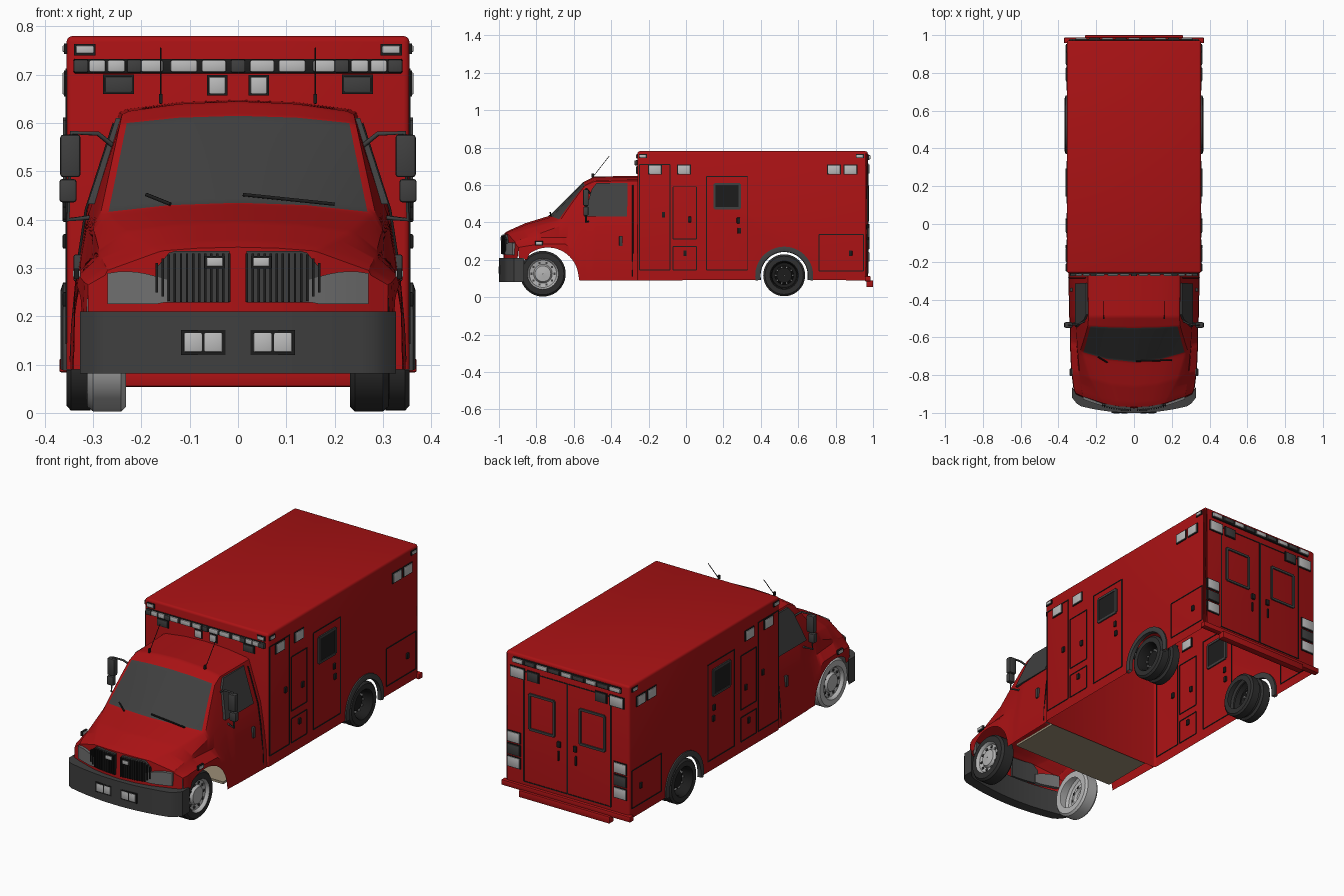
import bpy, bmesh, math

if "Cube" in bpy.data.objects:
    bpy.data.objects.remove(bpy.data.objects["Cube"])

def material(name, r, g, b):
    m = bpy.data.materials.new(name)
    m.diffuse_color = (r, g, b, 1)
    m.use_nodes = True
    m.node_tree.nodes["Principled BSDF"].inputs["Base Color"].default_value = m.diffuse_color
    return m

RED = material("body_red", 0.40, 0.006, 0.007)
GREY = material("dark_grey", 0.05, 0.05, 0.05)
BLACK = material("black", 0.012, 0.012, 0.012)
TYRE = material("tyre_black", 0.028, 0.028, 0.028)
LENS = material("lens_light_grey", 0.50, 0.50, 0.50)
SILVER = material("wheel_silver", 0.46, 0.46, 0.46)
LAMP = material("headlight_grey", 0.16, 0.16, 0.16)
TAN = material("floor_tan", 0.33, 0.27, 0.18)

# ---------- helpers ----------
def finish(name, bm, mats, angle=35):
    bmesh.ops.recalc_face_normals(bm, faces=bm.faces)
    me = bpy.data.meshes.new(name)
    bm.to_mesh(me)
    bm.free()
    for m in mats:
        me.materials.append(m)
    for p in me.polygons:
        p.use_smooth = True
    me.set_sharp_from_angle(angle=math.radians(angle))
    o = bpy.data.objects.new(name, me)
    bpy.context.collection.objects.link(o)
    return o

def mesh(name, verts, faces, mat, angle=35):
    bm = bmesh.new()
    vs = [bm.verts.new(v) for v in verts]
    for f in faces:
        bm.faces.new([vs[i] for i in f])
    return finish(name, bm, [mat], angle)

def boxes(name, items, mat, bevel=0):
    """items: (centre, size) pairs joined in one object"""
    bm = bmesh.new()
    for c, s in items:
        for v in bmesh.ops.create_cube(bm, size=1)["verts"]:
            v.co = [c[k] + v.co[k] * s[k] for k in range(3)]
    if bevel:
        bmesh.ops.bevel(bm, geom=bm.edges[:], offset=bevel, segments=2, affect='EDGES', profile=0.5)
    return finish(name, bm, [mat])

def on_wall(wall, at, u, z, w, h, t):
    """box lying on a wall: wall 'x' uses u = y, wall 'y' uses u = x"""
    return ((at, u, z), (t, w, h)) if wall == 'x' else ((u, at, z), (w, t, h))

def frame(name, wall, at, u0, u1, z0, z1, e=0.005, t=0.005, mat=BLACK):
    uc, zc = (u0 + u1) / 2, (z0 + z1) / 2
    boxes(name, [on_wall(wall, at, u, zc, e, z1 - z0, t) for u in (u0, u1)] +
                [on_wall(wall, at, uc, z, u1 - u0, e, t) for z in (z0, z1)], mat)

def light(name, wall, at, u, z, w, h, mat=LENS):
    boxes(name + "_bezel", [on_wall(wall, at, u, z, w + .008, h + .008, .010)], BLACK)
    boxes(name, [on_wall(wall, at, u, z, w, h, .016)], mat, .002)

def lathe(name, prof, y, z, s, mat, a0=0, a1=360, n=40, closed=False):
    """revolve (x, r) profile about an x-parallel axis"""
    full, k = a1 - a0 == 360, len(prof)
    rows = n if full else n + 1
    vs = []
    for i in range(rows):
        a = math.radians(a0 + (a1 - a0) * i / n)
        vs += [(s * x, y + r * math.cos(a), z + r * math.sin(a)) for x, r in prof]
    fs = [(i * k + j, i * k + (j + 1) % k, (i + 1) % rows * k + (j + 1) % k, (i + 1) % rows * k + j)
          for i in range(n) for j in range(k if closed else k - 1)]
    return mesh(name, vs, fs, mat)

def strip(name, cols, depth, mat):
    """curved slab from (x, y, z0, z1) columns"""
    vs, fs = [], []
    for x, y, z0, z1 in cols:
        vs += [(x, y, z0), (x, y, z1), (x, y + depth, z1), (x, y + depth, z0)]
    for i in range(len(cols) - 1):
        fs += [(4*i + j, 4*i + (j+1) % 4, 4*i + 4 + (j+1) % 4, 4*i + 4 + j) for j in range(4)]
    e = 4 * len(cols) - 4
    return mesh(name, vs, fs + [(0, 1, 2, 3), (e, e+1, e+2, e+3)], mat)

def tube(name, pts, r, mat):
    cu = bpy.data.curves.new(name, 'CURVE')
    cu.dimensions, cu.bevel_depth, cu.bevel_resolution, cu.use_fill_caps = '3D', r, 1, True
    sp = cu.splines.new('POLY')
    sp.points.add(len(pts) - 1)
    for p, q in zip(sp.points, pts):
        p.co = (*q, 1)
    tmp = bpy.data.objects.new(name, cu)
    me = bpy.data.meshes.new_from_object(tmp)
    bpy.data.objects.remove(tmp)
    me.materials.clear()
    me.materials.append(mat)
    bpy.context.collection.objects.link(bpy.data.objects.new(name, me))

# ---------- rear compartment: open-bottomed shell with wheel arches ----------
W, Y0, Y1, TOP, RW = 0.355, -0.26, 0.972, 0.78, 0.525
arc = [(RW - .14 * math.cos(math.radians(a)), .115 + .14 * math.sin(math.radians(a)))
       for a in [-10 + 200 * i / 24 for i in range(25)]]
side = [(Y0, .09)] + arc + [(Y1, .09), (Y1, TOP), (Y0, TOP)]
bm = bmesh.new()
R, L = ([bm.verts.new((s * W, y, z)) for y, z in side] for s in (1, -1))
bm.faces.new(R)
bm.faces.new(L)
for i, j in ((-3, -2), (-2, -1), (-1, 0)):
    bm.faces.new((R[i], R[j], L[j], L[i]))
bmesh.ops.bevel(bm, geom=[e for e in bm.edges if len(e.link_faces) == 2], offset=.012,
                segments=3, affect='EDGES', profile=0.5)
finish("rear_compartment", bm, [RED])

# ---------- cab: lofted from stations ----------
# y, top z, top half width, edge z, belt half width, belt z, waist half width, low half width, fender z
KEYS = [(-.26, .648, .245, .622, .312, .42, .328, .345, .18), (-.49, .645, .24, .618, .31, .41, .325, .34, .18),
        (-.55, .615, .245, .595, .307, .405, .315, .337, .22), (-.73, .435, .285, .41, .30, .385, .302, .336, .285),
        (-.86, .395, .24, .37, .287, .335, .292, .33, .285), (-.95, .355, .18, .34, .275, .305, .28, .318, .27),
        (-.97, .343, .165, .333, .27, .295, .275, .31, .265)]

def bow(x, y):
    return .07 * min(1, max(0, (-.5 - y) / .25)) * (x / .3) ** 2

def low(y):
    if y < -.85:
        return .2
    d = abs(y + .74)
    return .10 + math.sqrt(.165 ** 2 - d * d) if d < .165 else .09

def ring(y):
    for a, b in zip(KEYS, KEYS[1:]):
        if y >= b[0] - 1e-6:
            f = (a[0] - y) / (a[0] - b[0])
            break
    _, zt, wt, ze, wb, zb, xw, wl, zf = [p + (q - p) * f for p, q in zip(a, b)]
    zl, zw = low(y + bow(wl, y)), min(.32, zb - .01)
    half = [(wt * .5, zt - .2 * (zt - ze)), (wt * .94, zt - .75 * (zt - ze)), (wt, ze), (wb, zb),
            (xw, zw), (wl, max(zl + .01, min(zf, zw - .012))), (wl + .003, zl)]
    full = [(-x, z) for x, z in half[::-1]] + [(0, zt)] + half
    return [(x, y + bow(x, y), z) for x, z in full]

ys = sorted({round(-.26 - .71 * i / 71, 4) for i in range(72)} | {k[0] for k in KEYS}, reverse=True)
bm = bmesh.new()
rows = [[bm.verts.new(p) for p in ring(y)] for y in ys]
rows.append([bm.verts.new((v.co.x, v.co.y - .006, .2)) for v in rows[-1][1:-1]])
for i in range(len(ys) - 1):
    for j in range(14):
        f = bm.faces.new((rows[i][j], rows[i][j+1], rows[i+1][j+1], rows[i+1][j]))
        # windscreen glass
        f.material_index = int(5 <= j <= 8 and ys[i] <= -.55 + 1e-6 and ys[i+1] >= -.731)
for j in range(12):
    bm.faces.new((rows[-2][j+1], rows[-2][j+2], rows[-1][j+1], rows[-1][j]))
finish("cab", bm, [RED, GREY], 30)
boxes("cab_floor", [((0, -.41, .105), (.60, .28, .012))], TAN)

# ---------- cab front ----------
def nose(x):
    return -.978 + bow(x, -.97)

def bumper_y(x):
    return -1 + .04 * (x / .3) ** 2 + max(0, abs(x) - .295)

strip("front_bumper", [(x, bumper_y(x), .082, .21) for x in [-.327 + .654 * i / 28 for i in range(29)]], .055, GREY)
for s in (1, -1):
    xs = [.018 + .0125 * i for i in range(13)]
    strip("grille_panel", [(s * x, nose(x) - .004, .228, min(.335, .335 - (x - .14) * 1.2)) for x in xs], .02, GREY)
    boxes("grille_bars", [((s * x, nose(x) - .006, .28), (.005, .012, .10 - max(0, x - .14) * 1.4)) for x in xs], BLACK)
    strip("headlight", [(s * x, nose(x) - .006, .225 + max(0, .17 - x) * .2, .275 + .018 * math.sin((x - .145) * 18))
                        for x in [.147 + .0205 * i for i in range(7)]], .03, LAMP)
    light("grille_light", 'y', -.985, s * .048, .312, .034, .018)
    boxes("bumper_light_bezel", [((s * .072, -.994, .146), (.092, .012, .052))], BLACK)
    boxes("bumper_lights", [((s * x, -.994, .146), (.038, .016, .04)) for x in (.051, .093)], LENS, .003)
    # wipers
    tube("wiper", [(x, -.555 - (.615 - z) + bow(x, -.7) - .008, z) for x, z in
                   ((.03 + s * .17, .432), (-.09 + s * .1, .452))], .004, BLACK)
    # antennas
    tube("antenna", [(s * .16, -.50, .64), (s * .16, -.41, .755)], .0018, BLACK)
    boxes("antenna_base", [((s * .16, -.498, .65), (.008, .012, .02))], BLACK)

    # side window: thin slanted panel
    win = [(-.545, .432), (-.315, .432), (-.312, .61), (-.478, .61), (-.505, .575)]
    vs = [(s * (.25 + (.61 - z) * .33 + o), y, z) for o in (.003, -.012) for y, z in win]
    mesh("cab_side_window", vs, [(0, 1, 2, 3, 4), (5, 6, 7, 8, 9)] +
         [(i, (i + 1) % 5, 5 + (i + 1) % 5, 5 + i) for i in range(5)], GREY)
    boxes("cab_door_handle", [((s * .33, -.348, .30), (.02, .018, .055))], GREY, .003)
    tube("cab_door_seam", [(s * .257, -.285, .60), (s * .315, -.285, .42), (s * .33, -.285, .32),
                           (s * .343, -.285, .18), (s * .346, -.285, .11)], .003, BLACK)
    light("fender_marker", 'x', s * .334, -.785, .288, .034, .014)
    # mirrors
    boxes("mirror_heads", [((s * .347, -.535, .532), (.042, .03, .088)), ((s * .352, -.535, .46), (.036, .028, .048))], GREY, .006)
    tube("mirror_arm", [(s * .255, -.51, .55), (s * .29, -.53, .578), (s * .345, -.535, .58), (s * .352, -.535, .40),
                        (s * .30, -.52, .405)], .005, GREY)

# ---------- wheels ----------
for s, tag in ((1, "right"), (-1, "left")):
    tyre = TYRE if s > 0 else SILVER
    lathe("front_tyre_" + tag, [(.232, .08), (.232, .112), (.242, .122), (.30, .122), (.312, .112), (.314, .083)],
          -.765, .125, s, tyre)
    lathe("front_rim_" + tag, [(.314, .083), (.308, .077), (.298, .073), (.293, .05), (.306, .042), (.31, .001)],
          -.765, .125, s, SILVER)
    lathe("rear_tyre_" + tag, [(.232, .075), (.232, .102), (.24, .112), (.28, .112), (.288, .10), (.298, .10), (.306, .112),
                               (.346, .112), (.355, .102), (.355, .076)], RW, .117, s, TYRE)
    lathe("rear_rim_" + tag, [(.355, .076), (.347, .07), (.30, .066), (.296, .05), (.318, .04), (.318, .001)],
          RW, .117, s, BLACK)
    ang = [i * math.pi / 5 for i in range(10)]
    boxes("front_rim_holes", [((s * .296, -.765 + .061 * math.cos(a), .125 + .061 * math.sin(a)), (.008, .011, .011))
                              for a in ang], GREY)
    boxes("rear_wheel_nuts", [((s * .312, RW + .045 * math.cos(a), .117 + .045 * math.sin(a)), (.02, .008, .008))
                              for a in ang], LENS)
    lathe("rear_wheel_arch_" + tag, [(.345, .126), (.364, .128), (.367, .14), (.362, .155), (.345, .155)],
          RW, .115, s, GREY, -10, 190, 28, True)

    # ---------- compartment sides ----------
    X = s * W
    for y0, y1, z0, z1 in ((-.248, -.085, .145, .71), (-.07, .057, .31, .59), (-.07, .057, .145, .27),
                           (.11, .33, .145, .645), (.71, .95, .14, .335)):
        frame("side_door_seam", 'x', X, y0, y1, z0, z1)
    for y, z in ((-.12, .44), (.02, .415), (-.005, .235), (.28, .41), (.285, .355), (.88, .235)):
        boxes("side_door_handle", [((X, y, z), (.016, .018, .03))], BLACK, .003)
    boxes("side_window", [((X, .22, .54), (.008, .13, .12))], BLACK)
    frame("side_window_frame", 'x', X, .152, .288, .475, .605, .012, .014, GREY)
    for y in (-.165, -.01, .792, .88):
        light("side_light", 'x', X, y, .682, .066, .046)
    for y in (-.23, .93):
        light("side_marker", 'x', X, y, .754, .036, .014)

    # ---------- rear and front wall details, mirrored ----------
    frame("rear_door_seam", 'y', Y1, s * .002, s * .25, .13, .70)
    frame("rear_window_frame", 'y', Y1, s * .075, s * .215, .41, .59, .012, .014, GREY)
    boxes("rear_door_handle", [((s * .046, Y1, .375), (.02, .02, .03)), ((s * .05, Y1, .315), (.008, .016, .05))], BLACK, .003)
    light("rear_upper_light", 'y', Y1, s * .285, .685, .075, .05)
    light("rear_upper_dark_light", 'y', Y1, s * .195, .685, .06, .045, GREY)
    for z, m in ((.345, LENS), (.28, GREY), (.215, LENS)):
        light("rear_stack_light", 'y', Y1, s * .305, z, .068, .05, m)
    light("front_corner_marker", 'y', Y0, s * .317, .752, .036, .016)
    light("front_spot_light", 'y', Y0, s * .043, .678, .034, .034)
    light("front_dark_light", 'y', Y0, s * .247, .68, .056, .032, GREY)

# ---------- light bars ----------
boxes("front_light_bar", [((0, Y0, .718), (.68, .014, .03))], BLACK, .003)
boxes("front_bar_lenses", [((s * x, Y0 - .004, .718), (w, .02, .024)) for s in (1, -1) for x, w in
                           ((.05, .05), (.112, .055), (.178, .045), (.252, .036), (.291, .034))], LENS, .003)
boxes("front_bar_dark_lenses", [((x, Y0 - .004, .718), (.03, .024, .026)) for x in (-.325, -.215, 0, .215, .325)], GREY, .003)
boxes("rear_light_bar", [((0, Y1, .748), (.62, .016, .03))], BLACK, .003)
for m, odd in ((LENS, 0), (GREY, 1)):
    boxes("rear_bar_lenses", [((-.28 + .07 * i, Y1 + .004, .748), (.058, .02, .022)) for i in range(9) if i % 2 == odd], m, .003)

# ---------- rear bumper and step ----------
boxes("rear_bumper", [((0, .972, .098), (.74, .03, .028))], RED, .004)
boxes("rear_step", [((0, .982, .072), (.52, .036, .036))], RED, .004)
